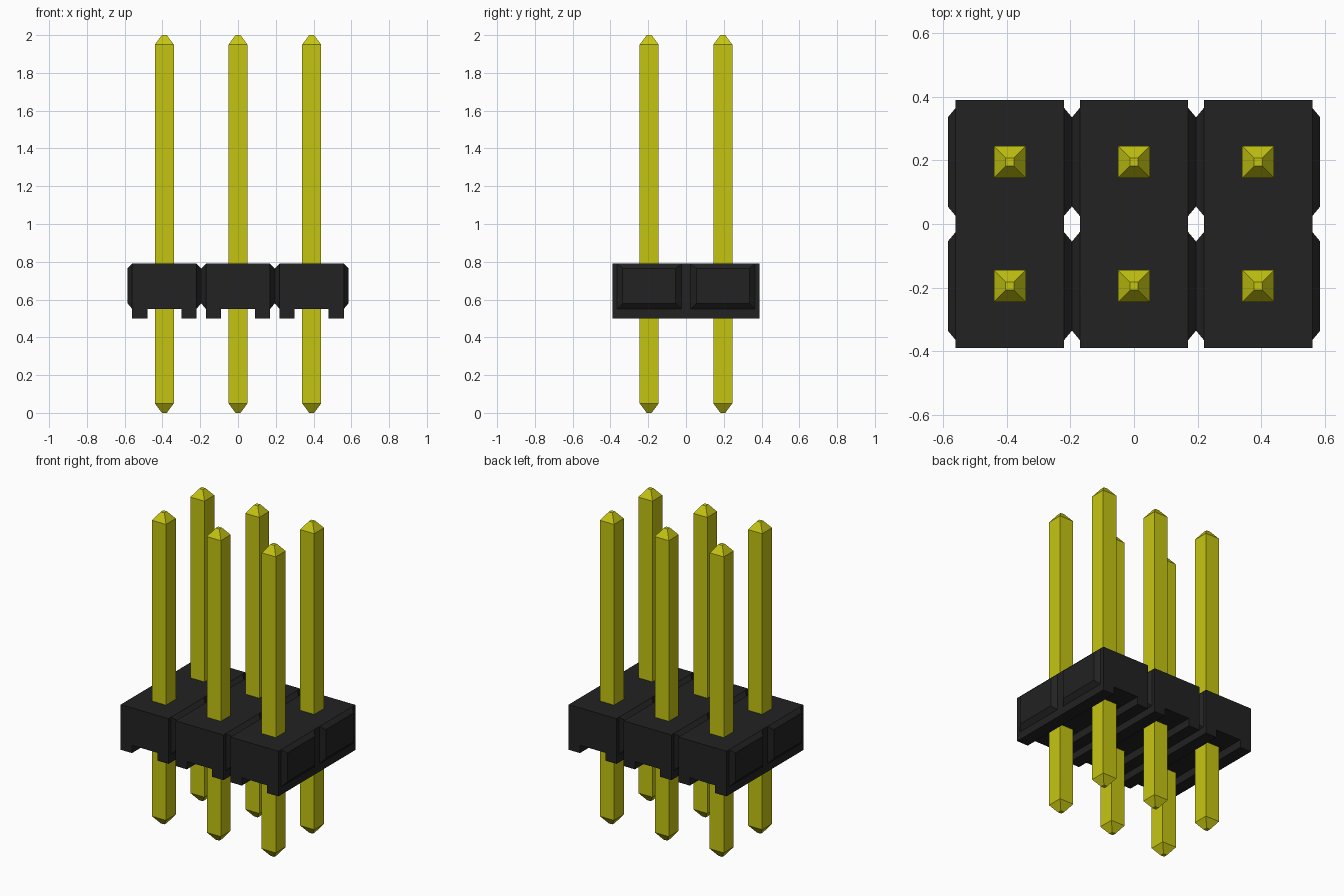
import bpy
import bmesh

cube = bpy.data.objects.get("Cube")
if cube:
    bpy.data.objects.remove(cube, do_unlink=True)

PITCH = 0.39
TOP, BASE, FOOT = 0.79, 0.55, 0.50      # housing heights
HALF_X, HALF_Y = 0.17, 0.39             # housing block half sizes


def make_material(name, rgb, roughness):
    mat = bpy.data.materials.new(name)
    mat.use_nodes = True
    mat.diffuse_color = (*rgb, 1)
    bsdf = mat.node_tree.nodes["Principled BSDF"]
    bsdf.inputs["Base Color"].default_value = (*rgb, 1)
    bsdf.inputs["Roughness"].default_value = roughness
    return mat


black = make_material("black plastic", (0.016, 0.016, 0.016), 0.6)
yellow = make_material("yellow metal", (0.56, 0.56, 0.006), 0.4)


def loft(bm, rings, cap_start=True, cap_end=True):
    """Join matching rings of points with side faces and optional end caps."""
    loops = [[bm.verts.new(p) for p in ring] for ring in rings]
    for a, b in zip(loops, loops[1:]):
        for i in range(len(a)):
            j = (i + 1) % len(a)
            bm.faces.new((a[i], a[j], b[j], b[i]))
    if cap_start:
        bm.faces.new(loops[0][::-1])
    if cap_end:
        bm.faces.new(loops[-1])


def finish(bm, name, mat):
    mesh = bpy.data.meshes.new(name)
    bm.to_mesh(mesh)
    bm.free()
    mesh.materials.append(mat)
    obj = bpy.data.objects.new(name, mesh)
    bpy.context.collection.objects.link(obj)
    return mesh, obj


def copy_at(mesh, name, x, y=0):
    obj = bpy.data.objects.new(name, mesh)
    obj.location = (x, y, 0)
    bpy.context.collection.objects.link(obj)


# Housing block: notched profile run front to back, leaving two rails below
bm = bmesh.new()
half = [(0.09, BASE), (0.09, FOOT), (HALF_X, FOOT), (HALF_X, BASE), (HALF_X, TOP)]
profile = half + [(-x, z) for x, z in reversed(half)]
loft(bm, [[(x, y, z) for x, z in profile] for y in (HALF_Y, -HALF_Y)])

# Bevelled pads on both sides, one for each pin row
for side in (-1, 1):
    for row in (-1, 1):
        yc = row * PITCH / 2
        rings = []
        for x, w, low, high in ((HALF_X, 0.17, BASE, TOP),
                                (PITCH / 2, 0.14, 0.58, 0.765)):
            ring = [(side * x, yc - w, low), (side * x, yc + w, low),
                    (side * x, yc + w, high), (side * x, yc - w, high)]
            rings.append(ring if side > 0 else ring[::-1])
        loft(bm, rings, cap_start=False)
block_mesh, block = finish(bm, "housing_block_centre", black)
copy_at(block_mesh, "housing_block_right", -PITCH)
copy_at(block_mesh, "housing_block_left", PITCH)

# Square pin with tapered tips
bm = bmesh.new()
rings = []
for z, r in ((0, 0.013), (0.05, 0.05), (1.95, 0.05), (2.0, 0.013)):
    rings.append([(-r, -r, z), (r, -r, z), (r, r, z), (-r, r, z)])
loft(bm, rings)
pin_mesh, pin = finish(bm, "pin_front_centre", yellow)
pin.location = (0, -PITCH / 2, 0)
for col, x in (("right", -PITCH), ("centre", 0), ("left", PITCH)):
    for row, y in (("front", -PITCH / 2), ("back", PITCH / 2)):
        if (col, row) != ("centre", "front"):
            copy_at(pin_mesh, f"pin_{row}_{col}", x, y)
